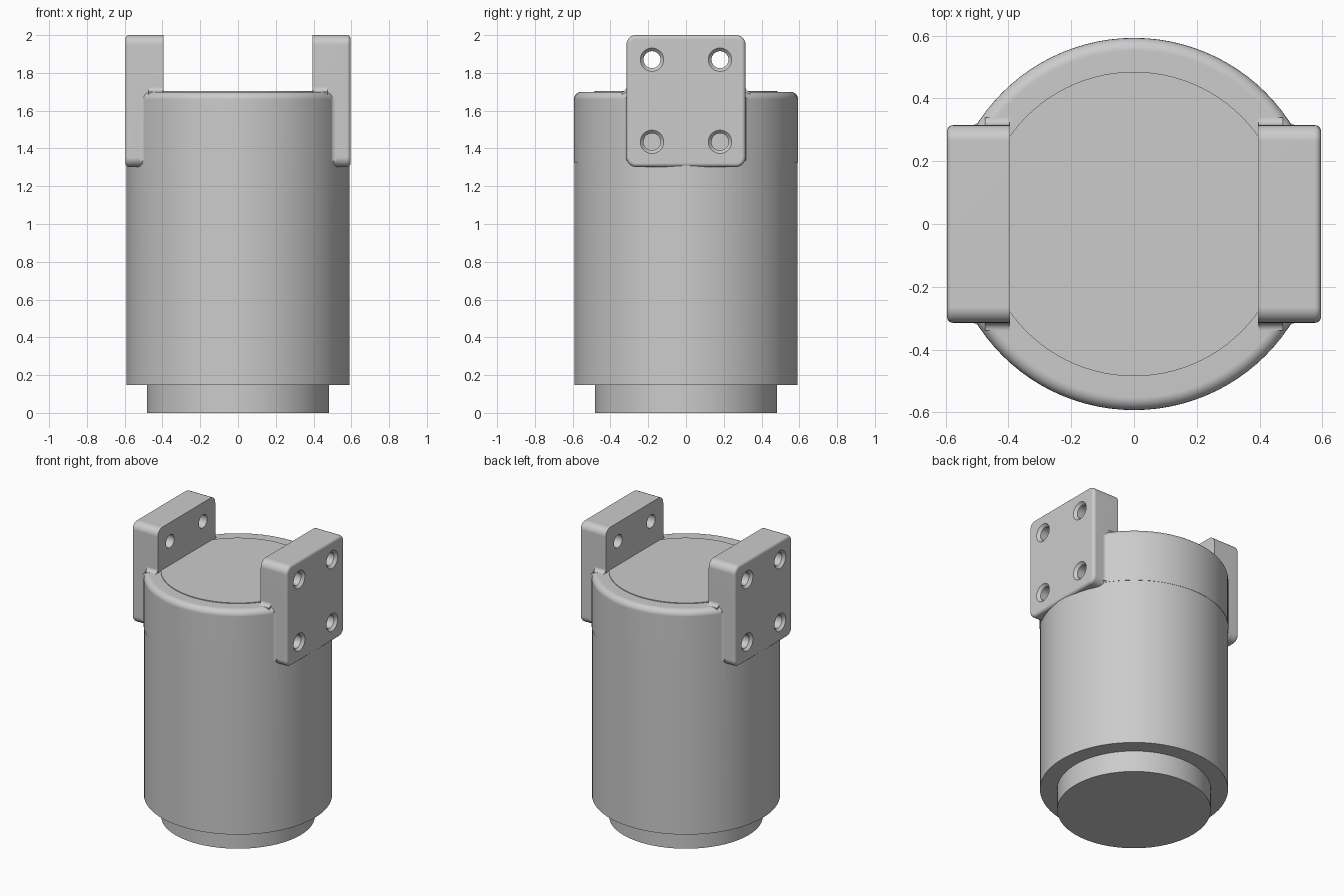
import bpy, bmesh, math
from math import sin, cos, pi

if "Cube" in bpy.data.objects:
    bpy.data.objects.remove(bpy.data.objects["Cube"])

grey = bpy.data.materials.new("light_grey")
grey.diffuse_color = (0.6, 0.6, 0.6, 1)
grey.use_nodes = True
grey.node_tree.nodes["Principled BSDF"].inputs["Base Color"].default_value = grey.diffuse_color

R = 0.592              # body radius
HALF_Y = 0.315         # bracket half width
X_IN, X_OUT = 0.395, 0.596
Z_LOW, Z_TOP = 1.302, 2.0
Z_BODY = 1.70


def loft(name, rings):
    """Skin a list of equal-length point rings and cap both ends."""
    bm = bmesh.new()
    loops = [[bm.verts.new(p) for p in ring] for ring in rings]
    n = len(loops[0])
    for a, b in zip(loops, loops[1:]):
        for i in range(n):
            j = (i + 1) % n
            bm.faces.new((a[i], a[j], b[j], b[i]))
    bm.faces.new(loops[0])
    bm.faces.new(loops[-1])
    bmesh.ops.recalc_face_normals(bm, faces=bm.faces)
    me = bpy.data.meshes.new(name)
    bm.to_mesh(me)
    bm.free()
    me.materials.append(grey)
    ob = bpy.data.objects.new(name, me)
    bpy.context.collection.objects.link(ob)
    return ob


def circle_z(r, z, n=96):
    return [(r * cos(2 * pi * i / n), r * sin(2 * pi * i / n), z) for i in range(n)]


def rounded_plate(x, inset, radius=0.05, steps=6):
    """Rounded rectangle in the yz plane."""
    zc, hz = (Z_LOW + Z_TOP) / 2, (Z_TOP - Z_LOW) / 2
    pts = []
    for k, (sy, sz) in enumerate(((1, 1), (-1, 1), (-1, -1), (1, -1))):
        for i in range(steps + 1):
            a = pi / 2 * (k + i / steps)
            r = radius - inset
            pts.append((x, sy * (HALF_Y - radius) + r * cos(a),
                        zc + sz * (hz - radius) + r * sin(a)))
    return pts


def combine(target, tool, operation):
    mod = target.modifiers.new("combine", 'BOOLEAN')
    mod.operation, mod.solver, mod.object = operation, 'EXACT', tool
    dg = bpy.context.evaluated_depsgraph_get()
    result = bpy.data.meshes.new_from_object(target.evaluated_get(dg))
    target.modifiers.clear()
    target.data = result
    bpy.data.objects.remove(tool)


# Turned body: foot, barrel, collar with rounded rim, raised centre disc
profile = [(0.483, 0), (0.483, 0.148), (R - 0.001, 0.148), (R - 0.001, 1.325),
           (R + 0.001, 1.325)]
f = 0.04
profile += [(R + 0.001 - f + f * cos(a), Z_BODY - f + f * sin(a))
            for a in (pi / 2 * i / 6 for i in range(7))]
profile += [(0.485, Z_BODY), (0.485, Z_BODY + 0.005)]
body = loft("housing", [circle_z(r, z) for r, z in profile])

for s in (-1, 1):
    # Mounting bracket, rounded on its outer face
    e = 0.02
    rings = [rounded_plate(s * X_IN, 0)]
    for i in range(6):
        a = pi / 2 * i / 5
        rings.append(rounded_plate(s * (X_OUT - e + e * sin(a)), e * (1 - cos(a))))
    combine(body, loft("bracket", rings), 'UNION')

    for t in (-1, 1):
        # Upright fillet between bracket side and barrel
        r = 0.03
        cy = HALF_Y + r
        cx = math.sqrt((R + r) ** 2 - cy ** 2)
        a0, a1 = -pi / 2, -pi + math.atan2(cy, cx)
        a1 = a1 if a1 < a0 else a1 - 2 * pi
        arc = [(cx + r * cos(a0 + (a1 - a0) * i / 6),
                cy + r * sin(a0 + (a1 - a0) * i / 6)) for i in range(7)]
        outline = arc + [(arc[-1][0] - 0.03, arc[-1][1] - 0.02), (cx - 0.04, HALF_Y - 0.03),
                         (cx, HALF_Y - 0.03)]
        combine(body, loft("side_fillet", [[(s * x, t * y, z) for x, y in outline]
                                           for z in (1.335, 1.67)]), 'UNION')

        # Fillet between bracket side and the top face
        r = 0.025
        arc = [(HALF_Y + r - r * cos(a), Z_BODY + r - r * sin(a))
               for a in (pi / 2 * i / 6 for i in range(7))]
        outline = arc + [(HALF_Y + r, Z_BODY - 0.02), (HALF_Y - 0.03, Z_BODY - 0.02),
                         (HALF_Y - 0.03, Z_BODY + r)]
        combine(body, loft("top_fillet", [[(s * x, t * y, z) for y, z in outline]
                                          for x in (X_IN + 0.001, 0.475)]), 'UNION')

# Countersunk screw holes: upper pair goes through, lower pair is blind
for s in (-1, 1):
    for y in (-0.18, 0.18):
        for z, depth in ((1.435, 0.40), (1.87, 0.30)):
            n = 32
            steps = [(depth, 0.045), (X_OUT - 0.018, 0.045), (X_OUT, 0.062), (0.7, 0.062)]
            cutter = loft("hole", [[(s * x, y + r * cos(2 * pi * i / n),
                                     z + r * sin(2 * pi * i / n)) for i in range(n)]
                                   for x, r in steps])
            combine(body, cutter, 'DIFFERENCE')

# Smooth curved faces, crisp edges
bpy.ops.object.select_all(action='DESELECT')
body.select_set(True)
bpy.context.view_layer.objects.active = body
bpy.ops.object.shade_smooth_by_angle(angle=math.radians(30))
weighted = body.modifiers.new("weighted_normals", 'WEIGHTED_NORMAL')
weighted.keep_sharp = True
